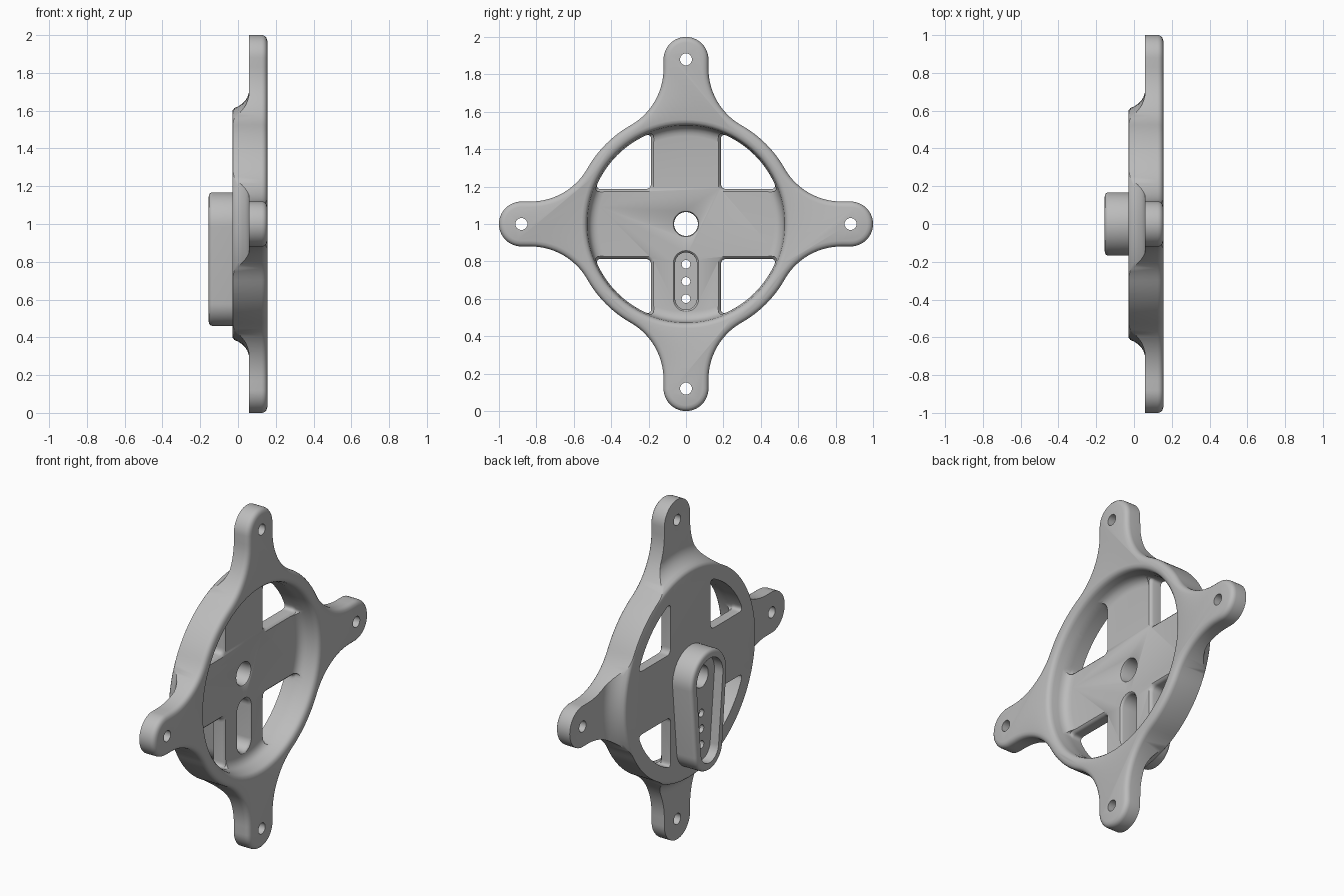
import bpy, bmesh
from math import sin, cos, pi, hypot, atan2, asin, sqrt, radians

cube = bpy.data.objects.get("Cube")
if cube:
    bpy.data.objects.remove(cube, do_unlink=True)

grey = bpy.data.materials.new("plain_grey")
grey.use_nodes = True
grey.diffuse_color = (0.5, 0.5, 0.5, 1)
grey.node_tree.nodes["Principled BSDF"].inputs["Base Color"].default_value = (0.5, 0.5, 0.5, 1)

CENTRE_Z = 1.0
FRONT, BACK, ARM_BACK, FLOOR = 0.155, -0.03, 0.057, 0.04
RING_R, ARM_R, ARM_END, FILLET = 0.605, 0.12, 0.88, 0.35


def arc(cu, cv, r, a0, a1, n):
    return [(cu + r * cos(a0 + (a1 - a0) * i / n), cv + r * sin(a0 + (a1 - a0) * i / n))
            for i in range(n + 1)]


def circle(r, u=0.0, v=0.0, n=96):
    return arc(u, v, r, 0, 2 * pi, n)[:-1]


def loft(name, sections):
    """Closed solid through (x, outline) sections with equal point counts."""
    bm = bmesh.new()
    rings = [[bm.verts.new((x, u, v + CENTRE_Z)) for u, v in pts] for x, pts in sections]
    for a, b in zip(rings, rings[1:]):
        n = len(a)
        for i in range(n):
            bm.faces.new((a[i], a[(i + 1) % n], b[(i + 1) % n], b[i]))
    bm.faces.new(rings[0])
    bm.faces.new(rings[-1])
    bmesh.ops.recalc_face_normals(bm, faces=bm.faces)
    mesh = bpy.data.meshes.new(name)
    bm.to_mesh(mesh)
    bm.free()
    mesh.materials.append(grey)
    obj = bpy.data.objects.new(name, mesh)
    bpy.context.collection.objects.link(obj)
    return obj


def combine(target, tool, operation):
    mod = target.modifiers.new(operation.lower(), "BOOLEAN")
    mod.operation, mod.object, mod.solver = operation, tool, "EXACT"
    bpy.context.view_layer.objects.active = target
    bpy.ops.object.modifier_apply(modifier=mod.name)
    bpy.data.objects.remove(tool, do_unlink=True)


def four_arm_outline(inset):
    """Ring with four round-ended arms blended in by concave arcs."""
    cu = ARM_R + FILLET
    cv = sqrt((RING_R + FILLET) ** 2 - cu ** 2)
    t = atan2(cv, cu)
    half = arc(0, 0, RING_R - inset, pi / 4, t, 6)[:-1]
    half += arc(cu, cv, FILLET + inset, pi + t, pi, 14)
    half += arc(0, ARM_END, ARM_R - inset, 0, pi / 2, 12)
    arm = half + [(-u, v) for u, v in half[1:-1][::-1]]
    out = []
    for k in range(4):
        c, s = cos(k * pi / 2), sin(k * pi / 2)
        out += [(u * c - v * s, u * s + v * c) for u, v in arm]
    return out


def taper(r1, r2, v1, v2):
    """Outline around two circles, one above the other."""
    b = asin((r1 - r2) / (v1 - v2))
    return arc(0, v1, r1, -b, pi + b, 28) + arc(0, v2, r2, pi + b, 2 * pi - b, 28)


def corner(p, c, q, n=6):
    return [tuple((1 - t) ** 2 * p[k] + 2 * t * (1 - t) * c[k] + t * t * q[k] for k in (0, 1))
            for t in (i / n for i in range(n + 1))]


def window(a, su, sv, r=0.52, soft=0.035):
    """Quarter-disc opening with softened corners."""
    e = sqrt(r * r - a * a)
    t0, d = asin(a / r), soft / r
    p0, p1 = (r * cos(t0 + d), r * sin(t0 + d)), (r * sin(t0 + d), r * cos(t0 + d))
    pts = corner((a, a + soft), (a, a), (a + soft, a))
    pts += corner((e - soft, a), (e, a), p0)
    pts += arc(0, 0, r, t0 + d, pi / 2 - t0 - d, 16)[1:-1]
    pts += corner(p1, (a, e), (a, e - soft))
    return [(u * su, v * sv) for u, v in pts]


# Front edge rounding shared by outlines: (fraction of depth, fraction of inset)
ROUND = [(1 - cos(i * pi / 8), 1 - sin(i * pi / 8)) for i in range(4, -1, -1)]

# Ring and arms, rounded on the front edge
edge = 0.03
body = loft("mounting_ring", [(-0.06, four_arm_outline(0))] +
            [(FRONT - edge * (1 - d), four_arm_outline(edge * (1 - cos(asin(d)))))
             for d in (0, 0.35, 0.65, 0.87, 1)])

# Thin the arms at the back with a curved step
step = [(BACK, 0.595), (-0.027, 0.605), (-0.018, 0.615), (0.0, 0.622), (0.02, 0.635),
        (0.038, 0.652), (0.05, 0.672), (ARM_BACK, 0.695), (ARM_BACK + 0.0005, 1.2), (0.25, 1.2)]
combine(body, loft("arm_step", [(x, circle(r)) for x, r in step]), "INTERSECT")

# Raised boss on the back
boss = loft("boss", [(-0.005, taper(0.168, 0.13, 0, -0.41))] +
            [(-FRONT + 0.022 * (1 - d), taper(0.168 - i, 0.13 - i, 0, -0.41))
             for d, i in ((0, 0), (0.4, 0.002), (0.7, 0.006), (0.9, 0.012), (1, 0.022))])
combine(body, boss, "UNION")

# Dished front with a rounded lip
dish = [(FLOOR, 0.47), (0.043, 0.488), (0.052, 0.505), (0.068, 0.518), (0.09, 0.524),
        (0.125, 0.528), (0.14, 0.533), (0.15, 0.542), (FRONT, 0.558), (0.2, 0.56)]
combine(body, loft("dish", [(x, circle(r)) for x, r in dish]), "DIFFERENCE")

# Four openings between the spokes
for su in (1, -1):
    for sv in (1, -1):
        cut = [(-0.1, 0.186), (0.02, 0.186), (0.032, 0.182), (FLOOR + 0.001, 0.172), (0.2, 0.171)]
        combine(body, loft("opening", [(x, window(a, su, sv)) for x, a in cut]), "DIFFERENCE")

# Pocket in the boss and slot in the lower spoke
pocket = taper(0.122, 0.082, 0, -0.41)
combine(body, loft("pocket", [(-0.3, pocket), (-0.1, pocket)]), "DIFFERENCE")
slot = [(-0.075, 0.058), (0.026, 0.058), (0.036, 0.062), (FLOOR + 0.001, 0.069), (0.2, 0.07)]
combine(body, loft("slot", [(x, taper(r, r, -0.21, -0.4)) for x, r in slot]), "DIFFERENCE")

# Centre bore with eased mouth
bore = [(-0.3, 0.064), (0.026, 0.064), (0.036, 0.068), (FLOOR + 0.001, 0.077), (0.2, 0.078)]
combine(body, loft("bore", [(x, circle(r, n=48)) for x, r in bore]), "DIFFERENCE")

# Screw holes in the arms and pin holes in the slot
holes = [(0.032, ARM_END * cos(k * pi / 2), ARM_END * sin(k * pi / 2)) for k in range(4)]
holes += [(0.023, 0, v) for v in (-0.215, -0.307, -0.4)]
for r, u, v in holes:
    ring = circle(r, u, v, 28)
    combine(body, loft("hole", [(-0.3, ring), (0.3, ring)]), "DIFFERENCE")

# Smooth shading with crisp edges
for o in bpy.context.selected_objects:
    o.select_set(False)
body.select_set(True)
bpy.context.view_layer.objects.active = body
bpy.ops.object.shade_smooth_by_angle(angle=radians(35))
